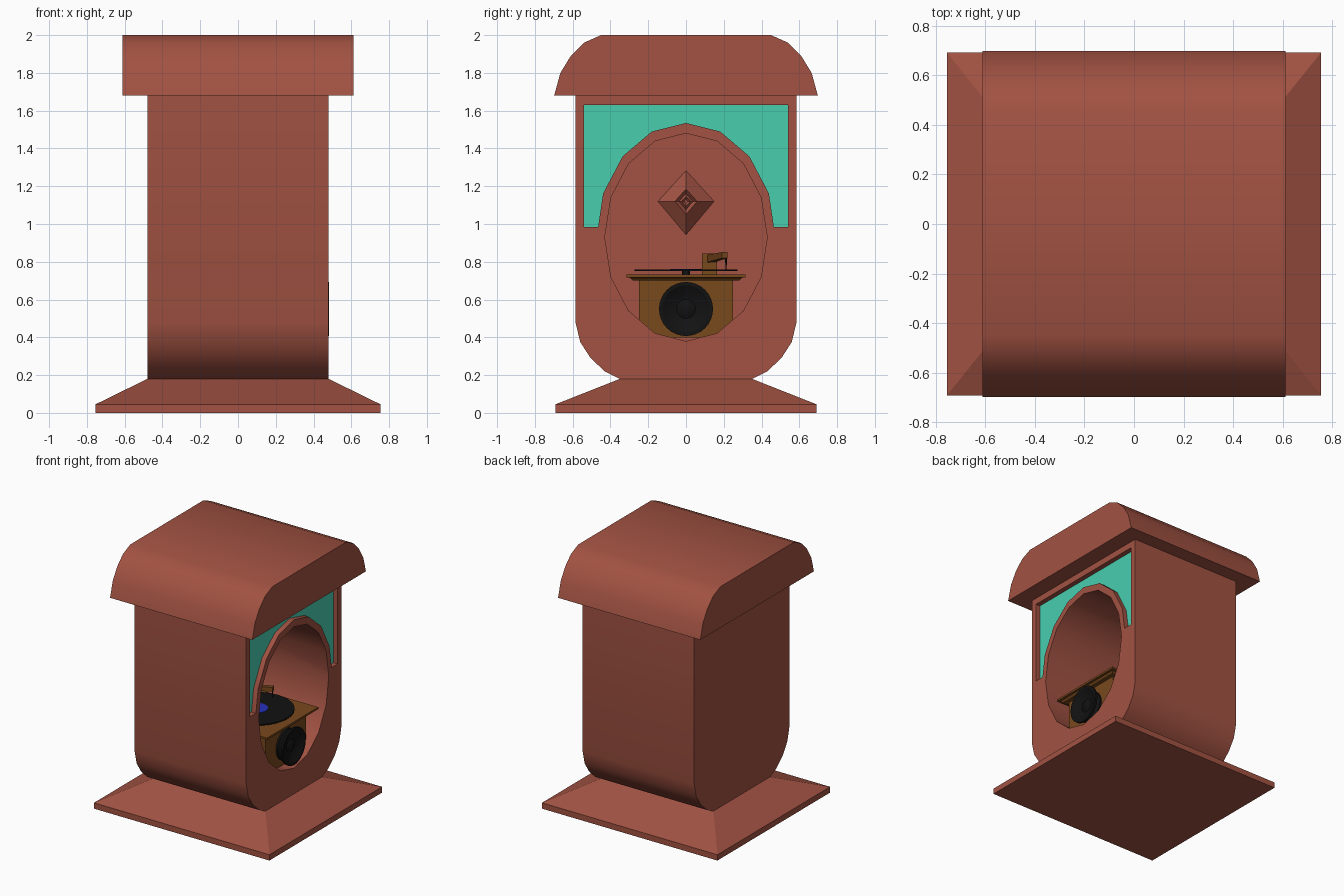
import bpy, bmesh, math
from mathutils import Vector

if "Cube" in bpy.data.objects:
    bpy.data.objects.remove(bpy.data.objects["Cube"])


def material(name, rgb):
    m = bpy.data.materials.new(name)
    m.diffuse_color = (*rgb, 1)
    m.use_nodes = True
    m.node_tree.nodes["Principled BSDF"].inputs["Base Color"].default_value = m.diffuse_color
    return m


RED = material("terracotta", (0.36, 0.085, 0.055))
TEAL = material("teal", (0.065, 0.62, 0.43))
WOOD = material("wood", (0.19, 0.065, 0.012))
BLACK = material("black", (0.006, 0.006, 0.006))
BLUE = material("blue", (0.02, 0.03, 0.5))


def loft(name, rings, mat, smooth=False):
    """Join equal-length rings of points and cap both ends."""
    bm = bmesh.new()
    rows = [[bm.verts.new(p) for p in r] for r in rings]
    n = len(rows[0])
    for a, b in zip(rows, rows[1:]):
        for i in range(n):
            j = (i + 1) % n
            bm.faces.new((a[i], a[j], b[j], b[i]))
    bm.faces.new(rows[0])
    bm.faces.new(rows[-1])
    bmesh.ops.recalc_face_normals(bm, faces=bm.faces)
    me = bpy.data.meshes.new(name)
    bm.to_mesh(me)
    bm.free()
    ob = bpy.data.objects.new(name, me)
    bpy.context.collection.objects.link(ob)
    me.materials.append(mat)
    if smooth:
        smooth_object(ob)
    return ob


def activate(ob):
    bpy.ops.object.select_all(action='DESELECT')
    ob.select_set(True)
    bpy.context.view_layer.objects.active = ob


def smooth_object(ob):
    activate(ob)
    bpy.ops.object.shade_smooth_by_angle(angle=math.radians(30))


def extrude_x(name, profile, x0, x1, mat, smooth=False):
    return loft(name, [[(x, y, z) for y, z in profile] for x in (x0, x1)], mat, smooth)


def rect(x0, x1, y, z):
    return [(x0, -y, z), (x1, -y, z), (x1, y, z), (x0, y, z)]


def mirrored(half):
    return half + [(-y, z) for y, z in reversed(half)]


def ellipse(ry, rz, zc, ks, n=16):
    return [(ry * math.cos(k * math.tau / n), zc + rz * math.sin(k * math.tau / n)) for k in ks]


def disc(name, x, r, z0, z1, mat, n=32):
    return loft(name, [[(x + a, b, z) for a, b in ellipse(r, r, 0, range(n), n)]
                       for z in (z0, z1)], mat, True)


def cut(ob, cutter):
    mod = ob.modifiers.new("cut", 'BOOLEAN')
    mod.operation = 'DIFFERENCE'
    mod.solver = 'EXACT'
    mod.object = cutter
    activate(ob)
    bpy.ops.object.modifier_apply(modifier=mod.name)
    bpy.data.objects.remove(cutter)


# Flared base
loft("base", [rect(-.755, .755, .692, 0), rect(-.755, .755, .692, .045),
              rect(-.48, .48, .35, .18)], RED)

# Cabinet with rounded lower corners
body = extrude_x("cabinet", mirrored([(.35, .18), (.43, .22), (.505, .29), (.56, .375),
                                      (.585, .48), (.585, 1.68)]), -.48, .48, RED)

# Arched panel recess and oval niche cut into the right face
panel = [(-.465, .985), (-.54, .985), (-.54, 1.63), (.54, 1.63), (.54, .985), (.465, .985)]
panel += ellipse(.475, .605, .93, range(1, 8))
cut(body, extrude_x("recess_cutter", panel, .435, .6, RED))
cut(body, extrude_x("niche_cutter", ellipse(.43, .55, .93, range(16)), -.38, .7, RED))
smooth_object(body)
extrude_x("arch_panel", panel, .432, .442, TEAL)

# Overhanging curved roof
extrude_x("roof", mirrored([(.698, 1.68), (.665, 1.80), (.61, 1.89), (.54, 1.96), (.45, 2.0)]),
          -.612, .612, RED, True)

# Stepped diamond ornament on the niche back wall
steps = [(-.385, 1), (-.31, .38), (-.335, .24), (-.32, .15), (-.335, .06)]
loft("diamond_ornament", [[(x, .155 * s, 1.12), (x, 0, 1.12 + .17 * s),
                           (x, -.155 * s, 1.12), (x, 0, 1.12 - .185 * s)] for x, s in steps], RED)

# Record player box and stepped lid
loft("player_box", [rect(-.10, .41, .25, .40), rect(-.10, .41, .25, .705)], WOOD)
loft("player_lid", [rect(-.13, .44, .28, .70), rect(-.145, .455, .295, .715),
                    rect(-.16, .47, .315, .717), rect(-.16, .47, .315, .732)], WOOD)

# Record, label and spindle
disc("record", .155, .272, .75, .76, BLACK)
disc("record_label", .155, .085, .755, .763, BLUE)
disc("spindle", .155, .02, .73, .752, BLACK, 12)

# Tone arm: post, slanted bar and needle
extrude_x("arm_post", [(.085, .73), (.165, .73), (.165, .845), (.085, .845)], -.14, -.07, WOOD)


def bar(name, a, b, w0, w1, mat):
    a, b = Vector(a), Vector(b)
    d = (b - a).normalized()
    s = d.orthogonal().normalized() if abs(d.z) > .9 else d.cross(Vector((0, 0, 1))).normalized()
    u = s.cross(d)
    loft(name, [[p + s * w * i + u * w * j for i, j in ((-1, -1), (1, -1), (1, 1), (-1, 1))]
                for p, w in ((a, w0), (b, w1))], mat)


bar("tone_arm", (-.10, .125, .815), (.16, .205, .835), .02, .016, WOOD)
bar("needle", (.15, .212, .83), (.15, .212, .76), .004, .002, BLACK)

# Speaker horn on the box front
horn = [(.39, .12), (.425, .12), (.44, .09), (.455, .10), (.468, .143), (.483, .143),
        (.483, .125), (.462, .09), (.452, .05), (.462, .03), (.466, .008)]
loft("speaker", [[(x, y, z) for y, z in ellipse(r, r, .55, range(32), 32)] for x, r in horn],
     BLACK, True)
